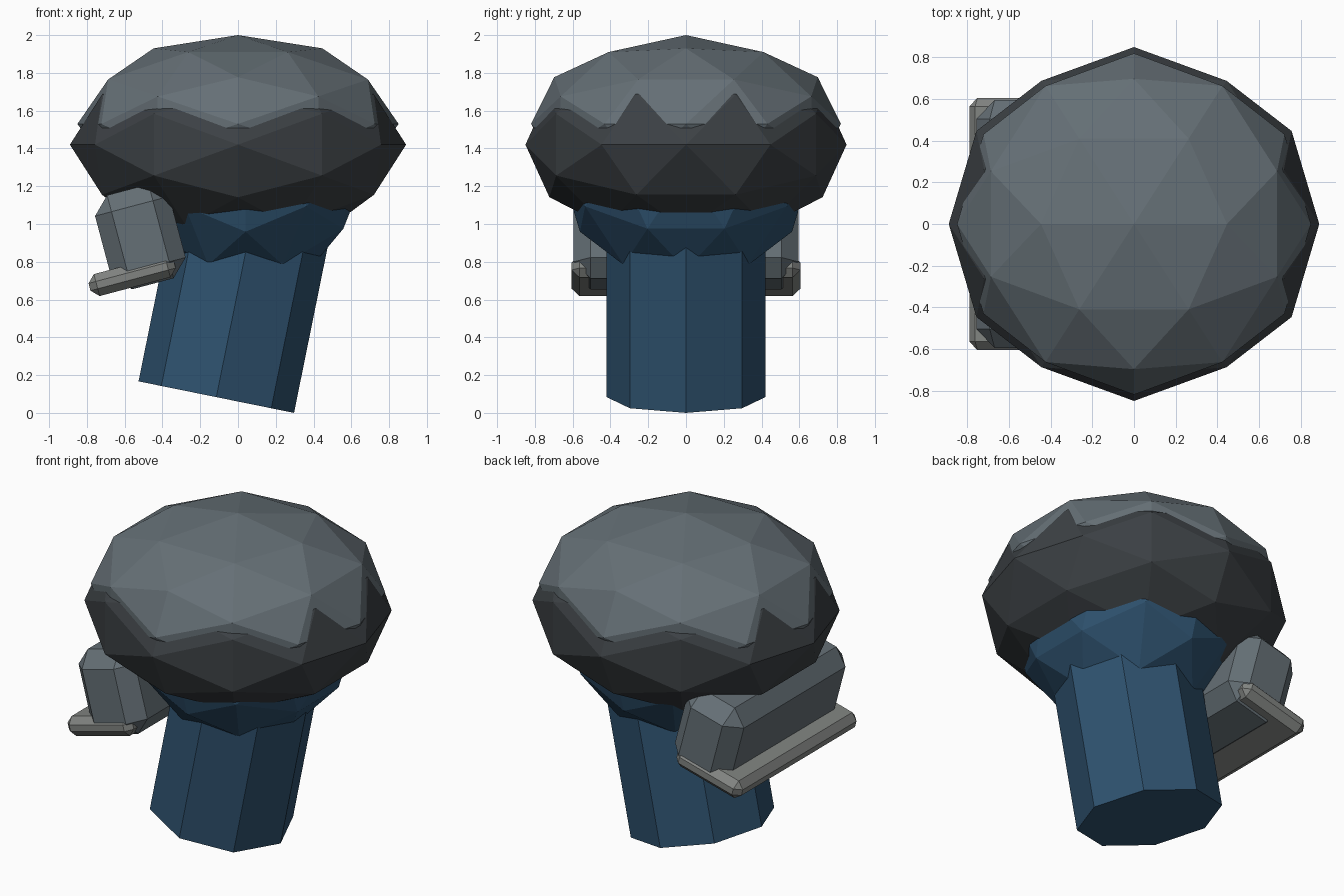
import bpy, bmesh, math
from mathutils import Vector, Matrix
from itertools import combinations

if "Cube" in bpy.data.objects:
    bpy.data.objects.remove(bpy.data.objects["Cube"])


def material(name, rgb):
    m = bpy.data.materials.new(name)
    m.diffuse_color = (*rgb, 1)
    m.use_nodes = True
    m.node_tree.nodes["Principled BSDF"].inputs["Base Color"].default_value = m.diffuse_color
    return m


dark = material("charcoal", (0.045, 0.052, 0.058))
slate = material("slate", (0.13, 0.16, 0.18))
blue = material("navy", (0.028, 0.085, 0.16))
stone = material("stone", (0.22, 0.23, 0.22))


def add_object(name, bm, mat):
    bmesh.ops.recalc_face_normals(bm, faces=bm.faces)
    mesh = bpy.data.meshes.new(name)
    bm.to_mesh(mesh)
    bm.free()
    mesh.materials.append(mat)
    ob = bpy.data.objects.new(name, mesh)
    bpy.context.collection.objects.link(ob)
    return ob


def faceted_ball(name, centre, radii, mat):
    """80-sided ball with its edge midpoints lying on the axes."""
    t = (1 + math.sqrt(5)) / 2
    base = []
    for a in (-1, 1):
        for b in (-t, t):
            base += [Vector((a, 0, b)), Vector((0, b, a)), Vector((b, a, 0))]
    points = base + [(p + q) / 2 for p, q in combinations(base, 2)
                     if (p - q).length < 2.1]
    bm = bmesh.new()
    for p in points:
        n = p.normalized()
        bm.verts.new([c + r * k for c, r, k in zip(centre, radii, n)])
    bmesh.ops.convex_hull(bm, input=bm.verts)
    return add_object(name, bm, mat)


def bevelled_box(name, centre, size, tilt, bevel, mat):
    bm = bmesh.new()
    bmesh.ops.create_cube(bm, size=1, matrix=Matrix.Diagonal((*size, 1)))
    ob = add_object(name, bm, mat)
    ob.location = centre
    ob.rotation_euler.y = tilt
    mod = ob.modifiers.new("chamfer", 'BEVEL')
    mod.width = bevel
    mod.segments = 1
    return ob


# Large rounded head and its lighter cap
faceted_ball("head", (0, 0, 1.42), (0.89, 0.85, 0.53), dark)
faceted_ball("cap", (0, 0, 1.53), (0.85, 0.82, 0.47), slate)

# Collar bulge under the head
faceted_ball("collar", (0.04, 0, 1.285), (0.64, 0.66, 0.62), blue)

# Leaning eight-sided stem
lean, length, radius = 0.2, 1.1, 0.42
axis = Vector((math.sin(lean), 0, math.cos(lean)))
bm = bmesh.new()
bmesh.ops.create_cone(bm, cap_ends=True, segments=8, radius1=radius,
                      radius2=radius, depth=length)
stem = add_object("stem", bm, blue)
stem.location = Vector((-0.115, 0, 0.0835)) + axis * length / 2
stem.rotation_euler.y = lean

# Side block and the thin ledge beneath it, tilted together
tilt = 0.26
u = Vector((math.cos(tilt), 0, math.sin(tilt)))
v = Vector((-math.sin(tilt), 0, math.cos(tilt)))
bevelled_box("side_block", u * -0.26 + v * 1.034, (0.407, 1.19, 0.515),
             -tilt, 0.09, slate)
bevelled_box("ledge", u * -0.355 + v * 0.846, (0.467, 1.21, 0.12),
             -tilt, 0.04, stone)
